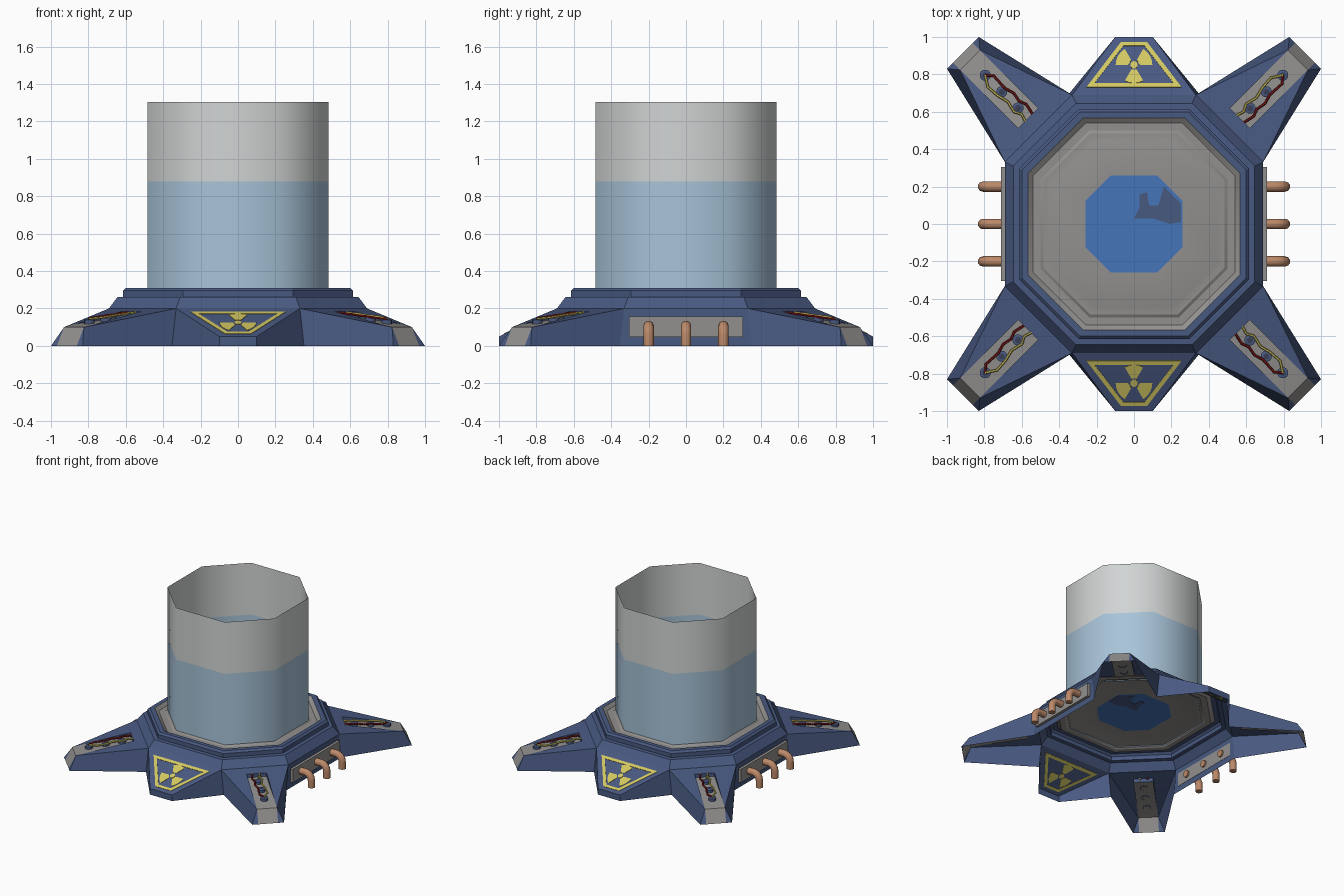
import bpy, bmesh, math
from mathutils import Vector, Matrix

if "Cube" in bpy.data.objects:
    bpy.data.objects.remove(bpy.data.objects["Cube"])

COLS = {"navy": (.065, .1, .22), "grey_metal": (.29, .28, .27), "clear_glass": (.64, .66, .66),
        "filled_glass": (.39, .55, .69), "bright_blue": (.06, .18, .48), "copper": (.5, .25, .14),
        "yellow": (.65, .57, .12), "red": (.25, .01, .01), "dark_cap": (.04, .05, .09)}
MAT = {}
for n, c in COLS.items():
    MAT[n] = bpy.data.materials.new(n)
    MAT[n].diffuse_color = (*c, 1)


def mesh_object(name, faces, smooth=30):
    """faces: list of (material name, list of points)"""
    bm = bmesh.new()
    names = []
    for m, pts in faces:
        if m not in names:
            names.append(m)
        f = bm.faces.new([bm.verts.new(p) for p in pts])
        f.material_index = names.index(m)
    bmesh.ops.remove_doubles(bm, verts=bm.verts, dist=1e-4)
    bmesh.ops.recalc_face_normals(bm, faces=bm.faces)
    me = bpy.data.meshes.new(name)
    bm.to_mesh(me)
    bm.free()
    for m in names:
        me.materials.append(MAT[m])
    ob = bpy.data.objects.new(name, me)
    bpy.context.collection.objects.link(ob)
    if smooth:
        select(ob)
        bpy.ops.object.shade_smooth_by_angle(angle=math.radians(smooth))
    return ob


def select(ob):
    bpy.ops.object.select_all(action='DESELECT')
    ob.select_set(True)
    bpy.context.view_layer.objects.active = ob


def octagon(a, z, k=.48):
    h = a * k
    return [Vector((x, y, z)) for x, y in ((a, -h), (a, h), (h, a), (-h, a),
                                           (-a, h), (-a, -h), (-h, -a), (h, -a))]


def rings(levels, cols, k=.48):
    """bands between stacked octagons"""
    out = []
    for (p, q), c in zip(zip(levels, levels[1:]), cols):
        A, B = octagon(*p, k), octagon(*q, k)
        out += [(c, [A[i], A[(i + 1) % 8], B[(i + 1) % 8], B[i]]) for i in range(8)]
    return out


def plate(col, pts, place, t=.003):
    """thin plate from a 2D outline placed by a function (u, v, offset)"""
    top = [place(u, v, t) for u, v in pts]
    bot = [place(u, v, -t) for u, v in pts]
    n = len(pts)
    return [(col, top), (col, bot[::-1])] + \
        [(col, [bot[i], bot[(i + 1) % n], top[(i + 1) % n], top[i]]) for i in range(n)]


def tube(name, pts, radius, col, rot, res=3):
    cu = bpy.data.curves.new(name, 'CURVE')
    cu.dimensions = '3D'
    cu.bevel_depth, cu.bevel_resolution, cu.use_fill_caps = radius, res, True
    sp = cu.splines.new('POLY')
    sp.points.add(len(pts) - 1)
    for p, co in zip(sp.points, pts):
        p.co = (*(rot @ Vector(co)), 1)
    cu.materials.append(MAT[col])
    ob = bpy.data.objects.new(name, cu)
    bpy.context.collection.objects.link(ob)
    select(ob)
    bpy.ops.object.convert(target='MESH')
    bpy.ops.object.shade_smooth_by_angle(angle=math.radians(50))


def turn(deg):
    return Matrix.Rotation(math.radians(deg), 3, 'Z')


# base body: stepped octagonal rim with grey seat and tank floor
body = rings([(.69, .2), (.645, .26), (.615, .262), (.615, .295), (.60, .31), (.567, .31),
              (.54, .287), (.50, .287), (.485, .297), (.455, .297), (.445, .30), (.26, .30)],
             ["navy"] * 5 + ["grey_metal"] * 6)
body.append(("bright_blue", octagon(.26, .30)))
mesh_object("base_body", body)

# dark patch painted on the blue floor
patch = [(0, .03), (.1, .03), (.19, .0), (.25, .01), (.25, .11), (.16, .2), (.13, .1),
         (.08, .1), (.07, .17), (.03, .16), (.03, .09)]
mesh_object("floor_patch", plate("navy", patch, lambda u, v, o: Vector((u, v, .30 + o))), 0)

# four diagonal legs, built along +x then turned
D0, Z0, D1, Z1 = .722, .2, 1.24, .1
W = .075


def crest(d):
    return Z0 + (Z1 - Z0) * (d - D0) / (D1 - D0)


for i in range(4):
    R = turn(45 + 90 * i)
    faces = []
    S, M, T = .80, 1.15, D1
    faces.append(("navy", [(D0, .254, Z0), (D0, -.254, Z0), (S, -W, crest(S)), (S, W, crest(S))]))
    sink = crest(S) - .03
    for s in (1, -1):
        o, v = (D0, .254 * s, Z0), (.7375, .2383 * s, 0)
        si, sd = (S, W * s, crest(S)), (S, W * s, sink)
        m, t = (M, W * s, crest(M)), (T, W * s, Z1)
        b, g = (1.294, .12 * s, 0), (1.294, W * s, 0)
        faces += [("navy", [o, si, m]), ("navy", [o, m, t]), ("navy", [o, t, b, v]),
                  ("navy", [t, b, g]), ("navy", [si, sd, m])]
    faces += [("navy", [(S, W, crest(S)), (S, -W, crest(S)), (S, -W, sink), (S, W, sink)]),
              ("grey_metal", [(S, W, sink), (S, -W, sink), (M, -W, crest(M)), (M, W, crest(M))]),
              ("grey_metal", [(M, W, crest(M)), (M, -W, crest(M)), (T, -W, Z1), (T, W, Z1)]),
              ("grey_metal", [(T, W, Z1), (T, -W, Z1), (1.294, -W, 0), (1.294, W, 0)])]
    mesh_object(f"leg_{i+1}", [(c, [R @ Vector(p) for p in ps]) for c, ps in faces])

    # studs in the leg channel
    def floor_z(d):
        return sink + (crest(M) - sink) * (d - S) / (M - S)
    studs = []
    for d in (.877, 1.0, 1.125):
        def ring(r, h):
            return [R @ Vector((d + r * math.cos(a * math.pi / 6), r * math.sin(a * math.pi / 6),
                                floor_z(d) + h)) for a in range(12)]
        A, B, C = ring(.03, -.003), ring(.03, .018), ring(.016, .022)
        for P, Q in ((A, B), (B, C)):
            studs += [("navy", [P[k], P[(k + 1) % 12], Q[(k + 1) % 12], Q[k]]) for k in range(12)]
        studs.append(("dark_cap", C))
    mesh_object(f"leg_studs_{i+1}", studs)

    # wires running from the studs into the body
    red = [(1.125, 0), (1.09, -.03), (1.0, -.025), (.95, -.04), (.90, -.03), (.86, -.045), (.79, -.03)]
    yel = [(1.125, 0), (1.07, .035), (1.0, .03), (.94, .015), (.877, .03), (.84, .01), (.79, .025)]
    for nm, pth in (("red", red), ("yellow", yel)):
        tube(f"{nm}_wire_{i+1}", [(d, y, floor_z(d) + .024) for d, y in pth], .007, nm, R, 1)

# front and back hazard panels, built towards +y then turned
for nm, ang in (("back", 0), ("front", 180)):
    R = turn(ang)
    q = [(-.331, .69, .2), (.331, .69, .2), (.1, 1.0, .05), (-.1, 1.0, .05)]
    faces = [q, [(-.1, 1, .05), (.1, 1, .05), (.1, 1, 0), (-.1, 1, 0)]]
    for s in (1, -1):
        faces.append([(.331 * s, .69, .2), (.1 * s, 1, .05), (.1 * s, 1, 0), (.353 * s, .69, 0)])
    mesh_object(f"{nm}_panel", [("navy", [R @ Vector(p) for p in f]) for f in faces], 20)

    def on_panel(u, v, o):
        return R @ Vector((u, v + o * .435, .2 - (v - .69) * .15 / .31 + o * .9))
    # warning triangle frame and trefoil
    out = [(-.255, .73), (.255, .73), (.07, .972), (-.07, .972)]
    inn = [(-.21, .753), (.21, .753), (.056, .952), (-.056, .952)]
    sign = []
    for k in range(4):
        j = (k + 1) % 4
        sign += plate("yellow", [out[k], out[j], inn[j], inn[k]], on_panel)
    cy = .85
    for a in (30, 150, 270):
        arc = [math.radians(a + d) for d in (-30, -15, 0, 15, 30)]
        blade = [(.098 * math.cos(t), cy + .098 * math.sin(t)) for t in arc] + \
                [(.03 * math.cos(t), cy + .03 * math.sin(t)) for t in (arc[-1], arc[0])]
        sign += plate("yellow", blade, on_panel)
    sign += plate("yellow", [(.02 * math.cos(k * math.pi / 5), cy + .02 * math.sin(k * math.pi / 5))
                             for k in range(10)], on_panel)
    mesh_object(f"{nm}_hazard_sign", sign, 0)

# side walls with grey plates and copper pipes
for nm, ang in (("right", 0), ("left", 180)):
    R = turn(ang)
    wall = [(.69, -.353, 0), (.69, .353, 0), (.69, .331, .2), (.69, -.331, .2)]
    mesh_object(f"{nm}_wall", [("navy", [R @ Vector(p) for p in wall])], 0)
    outline = [(-.305, .048), (.305, .048), (.305, .158), (-.305, .158)]
    mesh_object(f"{nm}_plate", plate("grey_metal", outline,
                                     lambda u, v, o: R @ Vector((.70 + o, u, v)), .012), 0)
    bend = [(.755 + .052 * math.sin(t * math.pi / 10), .055 + .052 * math.cos(t * math.pi / 10))
            for t in range(6)]
    path = [(.675, .107)] + bend + [(.807, 0)]
    for k, y in enumerate((-.2, 0, .2)):
        tube(f"{nm}_pipe_{k+1}", [(x, y, z) for x, z in path], .028, "copper", R)

# open eight-sided tank, lower part filled
mesh_object("tank", rings([(.485, .29), (.485, .88), (.485, 1.305)],
                          ["filled_glass", "clear_glass"], .455), 60)

for m in bpy.data.materials:
    if m.users and not m.is_grease_pencil:
        m.use_nodes = True
        m.node_tree.nodes["Principled BSDF"].inputs["Base Color"].default_value = m.diffuse_color
